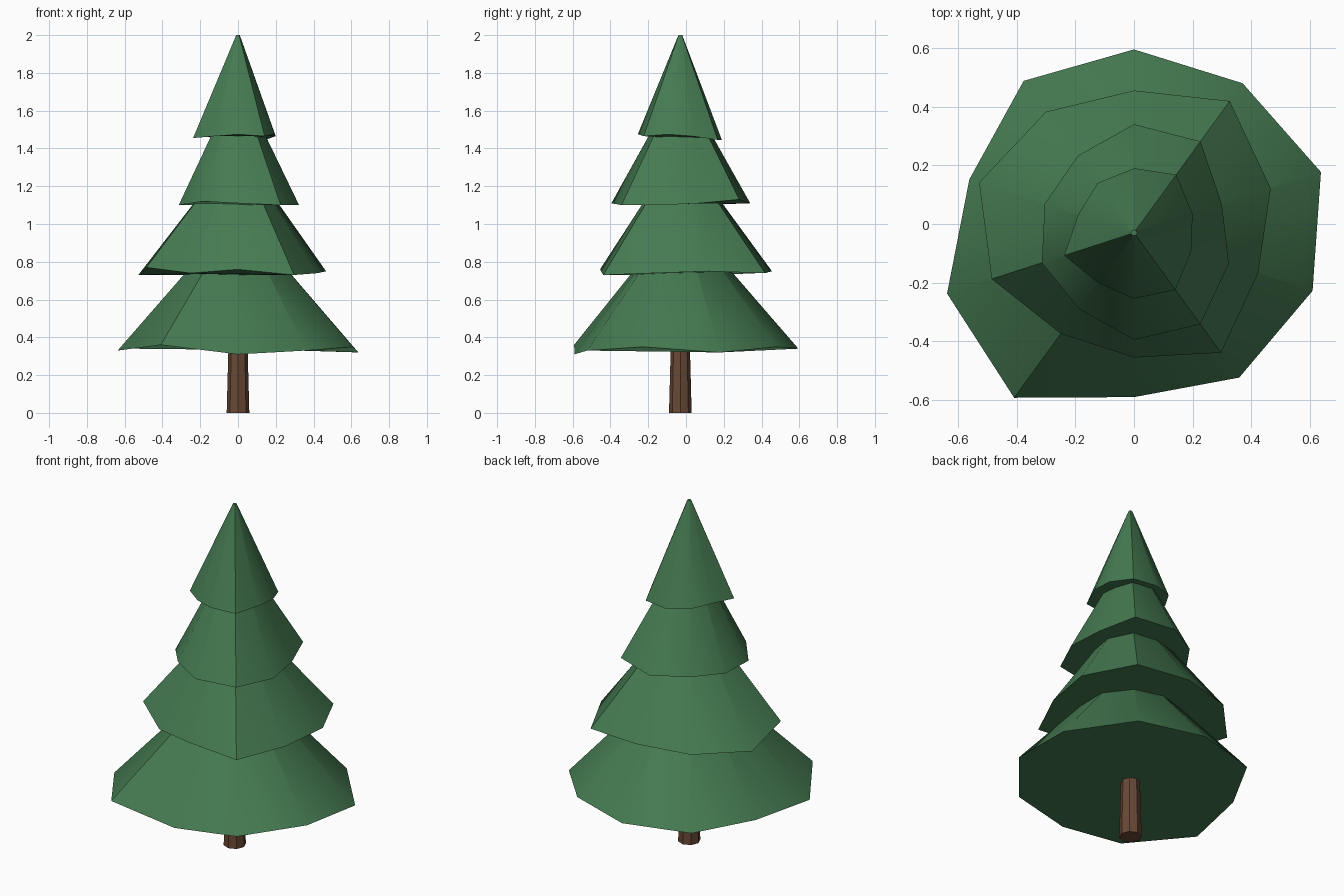
import bpy
import bmesh
from math import cos, sin, radians

default_cube = bpy.data.objects.get("Cube")
if default_cube:
    bpy.data.objects.remove(default_cube, do_unlink=True)

AXIS_Y = -0.03  # the trunk line sits slightly forward of the centre


def make_material(name, rgb):
    material = bpy.data.materials.new(name)
    material.use_nodes = True
    colour = (*rgb, 1)
    material.diffuse_color = colour
    shader = material.node_tree.nodes["Principled BSDF"]
    shader.inputs["Base Color"].default_value = colour
    shader.inputs["Roughness"].default_value = 0.9
    return material


def make_frustum(name, radii, heights, top_radius, top_height, material):
    """Closed frustum with an uneven lower rim and a regular upper ring."""
    sides = len(radii)
    bm = bmesh.new()
    lower, upper = [], []
    for i, (radius, height) in enumerate(zip(radii, heights)):
        angle = radians(90 + i * 360 / sides)
        dx, dy = cos(angle), sin(angle)
        lower.append(bm.verts.new((radius * dx, AXIS_Y + radius * dy, height)))
        upper.append(bm.verts.new((top_radius * dx, AXIS_Y + top_radius * dy, top_height)))
    for i in range(sides):
        j = (i + 1) % sides
        bm.faces.new((lower[i], lower[j], upper[j], upper[i]))
    bm.faces.new(lower[::-1])
    bm.faces.new(upper)
    bmesh.ops.recalc_face_normals(bm, faces=bm.faces[:])

    mesh = bpy.data.meshes.new(name)
    bm.to_mesh(mesh)
    bm.free()
    mesh.materials.append(material)
    part = bpy.data.objects.new(name, mesh)
    bpy.context.collection.objects.link(part)

    # Soft gradients around the cone, crisp rims and strong corners
    bpy.ops.object.select_all(action="DESELECT")
    part.select_set(True)
    bpy.context.view_layer.objects.active = part
    bpy.ops.object.shade_smooth_by_angle(angle=radians(40))
    return part


needle_green = make_material("needle green", (0.06, 0.195, 0.083))
bark_brown = make_material("bark brown", (0.14, 0.066, 0.036))

# Trunk: tapered octagonal post
make_frustum("trunk", [0.06] * 8, [0] * 8, 0.048, 0.45, bark_brown)

# Foliage: name, rim radii counter-clockwise from the back,
# rim base height, rim rise in hundredths, top height
tiers = [
    ("bottom_branches",
     (0.625, 0.64, 0.59, 0.67, 0.695, 0.56, 0.61, 0.64, 0.67, 0.63),
     0.31, (3, 3, 3, 2, 5, 0, 2, 4, 1, 4), 1.05),
    ("lower_middle_branches",
     (0.485, 0.51, 0.555, 0.51, 0.425, 0.425, 0.505, 0.445, 0.49, 0.555),
     0.73, (2, 1, 0, 4, 1, 3, 0, 1, 2, 1), 1.4),
    ("upper_middle_branches",
     (0.37, 0.325, 0.32, 0.33, 0.32, 0.365, 0.385, 0.34, 0.315, 0.385),
     1.1, (1, 1, 0, 0, 2, 1, 0, 0, 1, 3), 1.75),
    ("top_branches",
     (0.22, 0.21, 0.2, 0.25, 0.21, 0.225, 0.24, 0.205, 0.21, 0.245),
     1.445, (0, 1, 2, 1, 2, 3, 2, 3, 2, 0), 2),
]
for name, radii, base, rises, top in tiers:
    heights = [base + rise / 100 for rise in rises]
    make_frustum(name, radii, heights, 0.01, top, needle_green)
